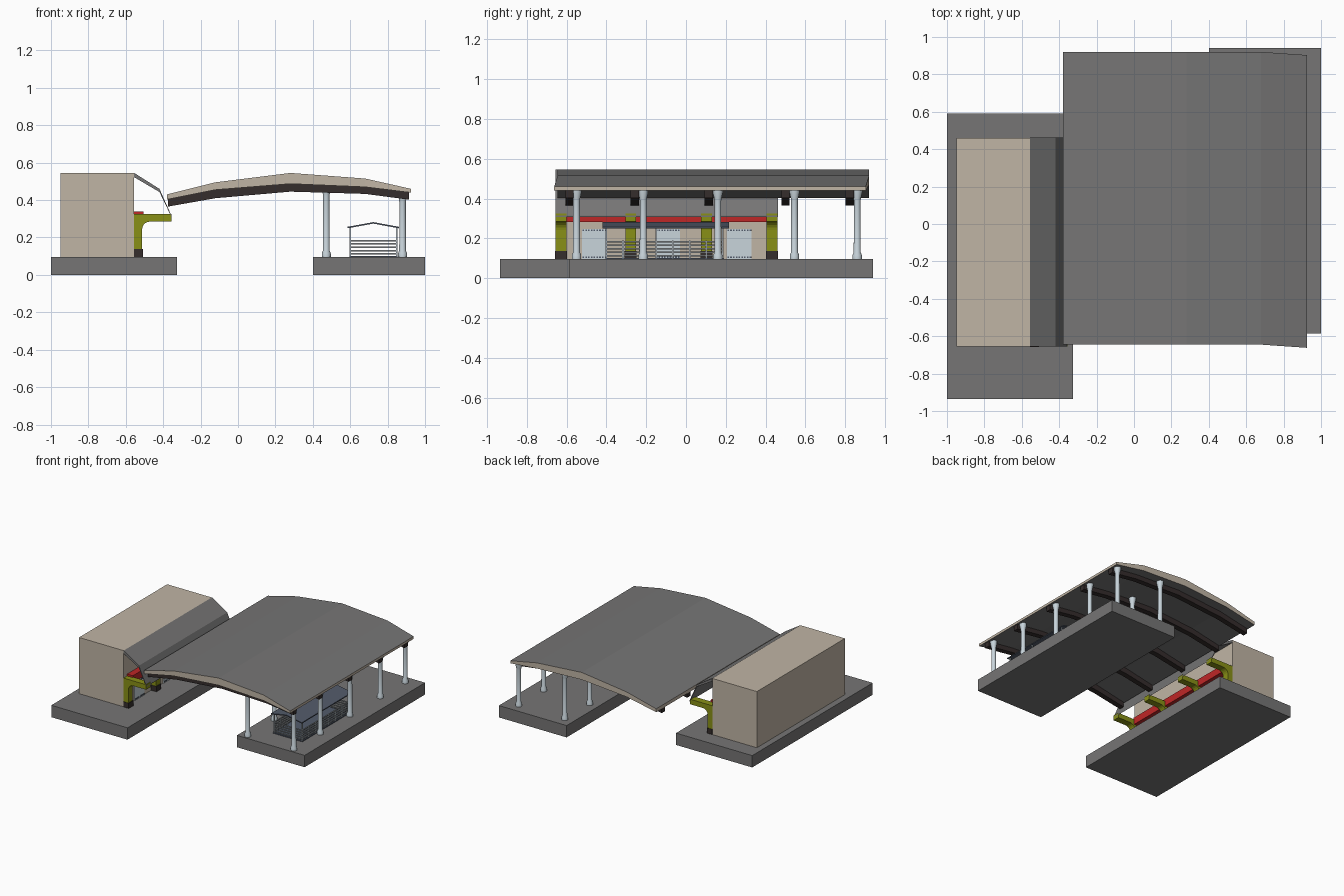
import bpy, bmesh, math
from mathutils import Vector

cube = bpy.data.objects.get("Cube")
if cube:
    bpy.data.objects.remove(cube, do_unlink=True)


def material(name, r, g, b):
    m = bpy.data.materials.new(name)
    m.use_nodes = True
    m.diffuse_color = (r, g, b, 1)
    m.node_tree.nodes["Principled BSDF"].inputs["Base Color"].default_value = (r, g, b, 1)
    return m


GREY = material("slate_grey", 0.18, 0.178, 0.178)
TAN = material("warm_plaster", 0.53, 0.46, 0.375)
BROWN = material("dark_brown", 0.035, 0.026, 0.025)
GREEN = material("olive_green", 0.25, 0.28, 0.008)
RED = material("signal_red", 0.52, 0.02, 0.02)
PALE = material("pale_steel", 0.58, 0.66, 0.71)
BLUE = material("blue_slate", 0.085, 0.105, 0.145)
RAIL = material("rail_steel", 0.3, 0.33, 0.35)


def finish(name, bm, *mats):
    bmesh.ops.recalc_face_normals(bm, faces=bm.faces)
    mesh = bpy.data.meshes.new(name)
    bm.to_mesh(mesh)
    bm.free()
    for m in mats:
        mesh.materials.append(m)
    ob = bpy.data.objects.new(name, mesh)
    bpy.context.collection.objects.link(ob)
    return ob


def add_box(bm, x0, x1, y0, y1, z0, z1):
    verts = bmesh.ops.create_cube(bm, size=1)["verts"]
    for v in verts:
        v.co = Vector((x1 if v.co.x > 0 else x0, y1 if v.co.y > 0 else y0, z1 if v.co.z > 0 else z0))


def box(name, mat, *bounds):
    bm = bmesh.new()
    add_box(bm, *bounds)
    return finish(name, bm, mat)


def prism(name, mat, outline, y0, y1):
    """Extrude an x-z outline along y."""
    bm = bmesh.new()
    face = bm.faces.new([bm.verts.new((x, y0, z)) for x, z in outline])
    ext = bmesh.ops.extrude_face_region(bm, geom=[face])["geom"]
    for v in ext:
        if isinstance(v, bmesh.types.BMVert):
            v.co.y = y1
    return finish(name, bm, mat)


def strip(name, mats, xs, tops, bottoms, y0, y1, skew=0):
    """Bent slab; flat-lying faces use the first material, edges the last."""
    bm = bmesh.new()
    rings = []
    for i, (x, t, b) in enumerate(zip(xs, tops, bottoms)):
        s = skew if i == len(xs) - 1 else 0
        rings.append([bm.verts.new(p) for p in
                      ((x, y0 + s, b), (x, y1 + s, b), (x, y1 + s, t), (x, y0 + s, t))])
    for a, c in zip(rings, rings[1:]):
        for k in range(4):
            n = (k + 1) % 4
            f = bm.faces.new((a[k], a[n], c[n], c[k]))
            f.material_index = (k % 2) * (len(mats) - 1)
    for ring in (rings[0], rings[-1]):
        bm.faces.new(ring).material_index = len(mats) - 1
    return finish(name, bm, *mats)


DECK = 0.095

# Platforms
box("building_platform", GREY, -1, -0.325, -0.935, 0.59, 0, DECK)
box("open_platform", GREY, 0.4, 1, -0.585, 0.94, 0, DECK)

# Station building with its folded canopy
WALL = -0.555
box("building", TAN, -0.95, WALL, -0.655, 0.46, DECK, 0.545)
strip("canopy", [GREY], [WALL, -0.42, -0.355], [0.545, 0.46, 0.315],
      [0.522, 0.443, 0.308], -0.655, 0.463)
box("red_beam", RED, WALL, -0.505, -0.61, 0.41, 0.282, 0.34)

# Brackets with a curved armpit
arc = [(-0.47 - 0.043 * math.sin(a), 0.242 + 0.043 * math.cos(a))
       for a in [math.radians(18 * i) for i in range(6)]]
bracket = [(WALL, 0.135), (WALL, 0.325), (-0.355, 0.325), (-0.355, 0.285)] + arc + [(-0.513, 0.135)]
for i, y in enumerate((-0.628, -0.278, 0.103, 0.432)):
    prism(f"bracket_{i + 1}", GREEN, bracket, y - 0.027, y + 0.027)
    box(f"bracket_foot_{i + 1}", BROWN, WALL, -0.508, y - 0.03, y + 0.03, DECK, 0.137)

# Doors on the platform wall, with studded edges
for i, y in enumerate((-0.46, -0.092, 0.268)):
    box(f"door_{i + 1}", PALE, WALL, WALL + 0.005, y - 0.062, y + 0.062, DECK, 0.248)
    bm = bmesh.new()
    for z in (0.105, 0.24):
        for k in range(-4, 5):
            c = y + k * 0.014
            add_box(bm, WALL, WALL + 0.008, c - 0.004, c + 0.004, z - 0.004, z + 0.004)
    finish(f"door_studs_{i + 1}", bm, BLUE)

# Large arched roof and its ribs
XS = [-0.38, -0.12, 0.28, 0.68, 0.925]
UNDER = [0.403, 0.455, 0.487, 0.47, 0.44]
strip("main_roof", [GREY, TAN], XS, [0.43, 0.495, 0.545, 0.515, 0.46], UNDER, -0.645, 0.92, -0.017)
for i, y in enumerate((-0.585, -0.258, 0.115, 0.5, 0.822)):
    strip(f"roof_rib_{i + 1}", [BROWN], [-0.375] + XS[1:4] + [0.915], [z + 0.002 for z in UNDER],
          [0.365, 0.41, 0.445, 0.433, 0.402], y - 0.021, y + 0.021)


# Columns turned from a profile
def column(name, x, y, top):
    profile = [(0.024, DECK), (0.024, 0.115), (0.018, 0.13), (0.017, top - 0.06),
               (0.019, top - 0.045), (0.026, top - 0.015), (0.026, top)]
    bm = bmesh.new()
    n = 14
    rings = [[bm.verts.new((x + r * math.cos(math.tau * k / n), y + r * math.sin(math.tau * k / n), z))
              for k in range(n)] for r, z in profile]
    for a, b in zip(rings, rings[1:]):
        for k in range(n):
            m = (k + 1) % n
            bm.faces.new((a[k], a[m], b[m], b[k])).smooth = True
    bm.faces.new(rings[0])
    bm.faces.new(rings[-1])
    ob = finish(name, bm, PALE)
    for e in ob.data.edges:
        e.use_edge_sharp = False
    bpy.ops.object.select_all(action="DESELECT")
    ob.select_set(True)
    bpy.context.view_layer.objects.active = ob
    bpy.ops.object.shade_smooth_by_angle(angle=math.radians(35))


for i, y in enumerate((-0.55, -0.215, 0.16, 0.545, 0.86)):
    column(f"inner_column_{i + 1}", 0.472, y, 0.48)
    column(f"outer_column_{i + 1}", 0.88, y, 0.446)

# Stair shelter: base, railings, posts and gable roof
X0, X1, Y0, Y1 = 0.6, 0.848, -0.4, 0.185
T = 0.004
box("shelter_base", BLUE, X0 - 0.005, X1 + 0.005, Y0 - 0.005, Y1 + 0.005, DECK, 0.102)
bm = bmesh.new()
for k in range(5):
    z = 0.112 + k * 0.0178
    for x in (X0, X1):
        add_box(bm, x - T, x + T, Y0, Y1, z - T, z + T)
    for y in (Y0, Y1):
        add_box(bm, X0, X1, y - T, y + T, z - T, z + T)
finish("shelter_rails", bm, RAIL)
bm = bmesh.new()
for x in (X0, X1):
    for k in range(8):
        y = Y0 + (Y1 - Y0) * k / 7
        add_box(bm, x - T, x + T, y - T, y + T, DECK, 0.252 if k in (0, 3, 7) else 0.188)
finish("shelter_posts", bm, PALE)
strip("shelter_roof", [BLUE], [0.585, 0.724, 0.86], [0.257, 0.282, 0.257],
      [0.249, 0.274, 0.249], -0.42, 0.215)
